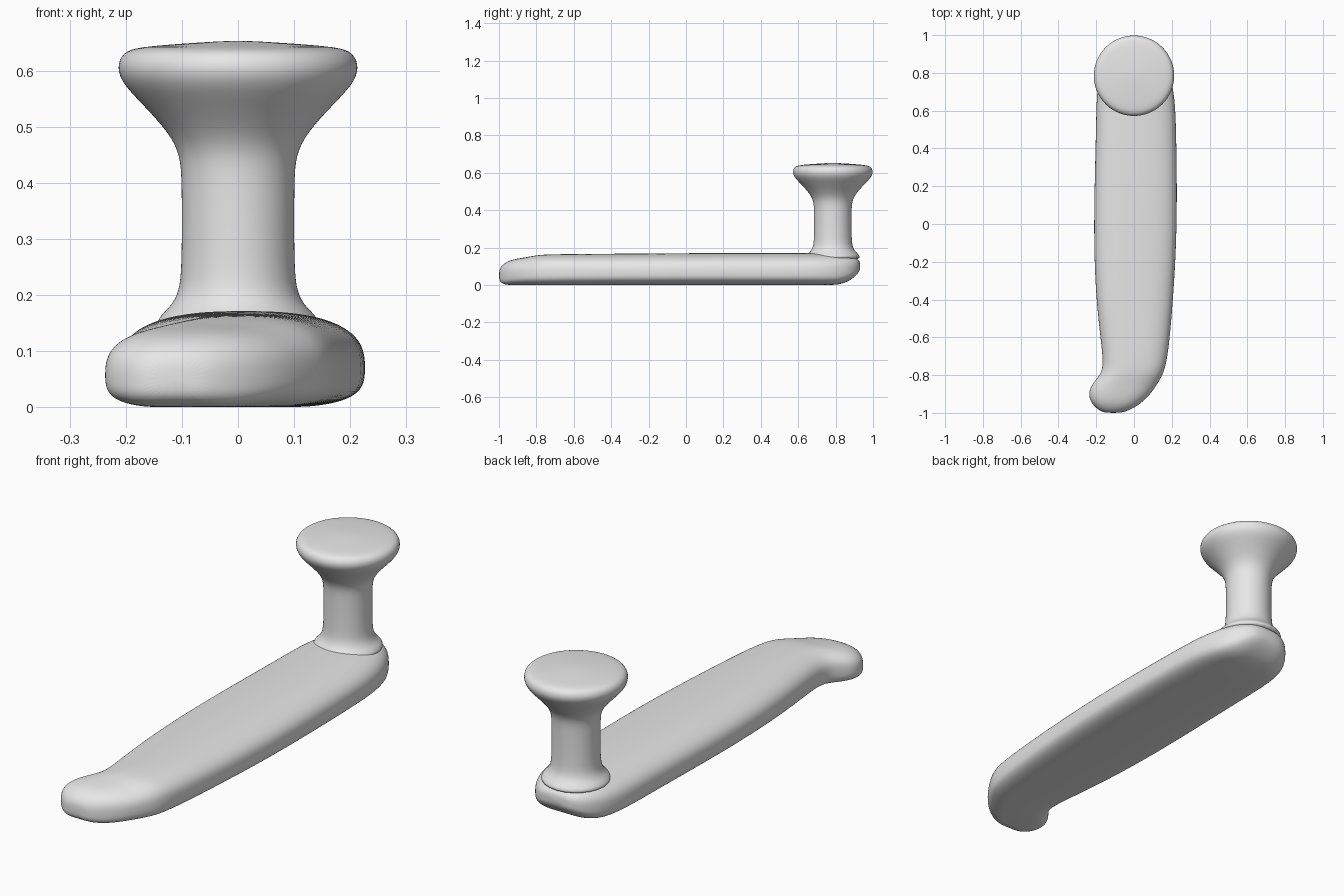
import bpy
import bmesh
from math import sin, cos, pi, copysign

cube = bpy.data.objects.get("Cube")
if cube:
    bpy.data.objects.remove(cube)

clay = bpy.data.materials.new("plain_grey")
clay.use_nodes = True
clay.diffuse_color = (0.8, 0.8, 0.8, 1)
clay.node_tree.nodes["Principled BSDF"].inputs["Base Color"].default_value = clay.diffuse_color


def loft(name, rings):
    """Skin a list of equal rings, cap both ends, smooth the result."""
    bm = bmesh.new()
    loops = [[bm.verts.new(p) for p in ring] for ring in rings]
    count = len(loops[0])
    for a, b in zip(loops, loops[1:]):
        for i in range(count):
            j = (i + 1) % count
            bm.faces.new((a[i], a[j], b[j], b[i]))
    bm.faces.new(loops[0])
    bm.faces.new(loops[-1])
    bmesh.ops.recalc_face_normals(bm, faces=bm.faces)
    mesh = bpy.data.meshes.new(name)
    bm.to_mesh(mesh)
    bm.free()
    for face in mesh.polygons:
        face.use_smooth = True
    mesh.materials.append(clay)
    obj = bpy.data.objects.new(name, mesh)
    bpy.context.collection.objects.link(obj)
    sub = obj.modifiers.new("smooth", "SUBSURF")
    sub.levels = sub.render_levels = 2
    return obj


def blade_ring(y, left, right, low, high, count=28):
    """Cushion section: nearly flat underneath, rounder on top."""
    ring = []
    mid = low + (high - low) * 0.42
    for i in range(count):
        a = 2 * pi * (i + 0.5) / count
        c, s = cos(a), sin(a)
        power = 0.76 if s > 0 else 0.6
        x = (left + right) / 2 + (right - left) / 2 * copysign(abs(c) ** power, c)
        reach = (high - mid) if s > 0 else (mid - low) * 1.03
        z = mid + reach * copysign(abs(s) ** power, s)
        ring.append((x, y, max(low, z)))
    return ring


# Blade with the hooked toe: y, x of both sides, bottom, top
stations = [
    (-1.0, -0.15, -0.07, 0.03, 0.075),
    (-0.99, -0.18, -0.035, 0.012, 0.10),
    (-0.965, -0.212, 0.015, 0.002, 0.122),
    (-0.93, -0.236, 0.06, 0, 0.136),
    (-0.89, -0.24, 0.095, 0, 0.144),
    (-0.85, -0.225, 0.122, 0, 0.15),
    (-0.8, -0.18, 0.152, 0, 0.16),
    (-0.75, -0.163, 0.169, 0, 0.164),
    (-0.65, -0.172, 0.186, 0, 0.166),
    (-0.4, -0.202, 0.208, 0, 0.168),
    (-0.1, -0.214, 0.226, 0, 0.17),
    (0.2, -0.21, 0.229, 0, 0.172),
    (0.5, -0.202, 0.224, 0, 0.172),
    (0.65, -0.2, 0.218, 0, 0.172),
    (0.75, -0.19, 0.202, 0, 0.172),
    (0.82, -0.17, 0.178, 0.002, 0.17),
    (0.87, -0.142, 0.148, 0.02, 0.162),
    (0.91, -0.105, 0.11, 0.05, 0.147),
    (0.932, -0.055, 0.06, 0.08, 0.127),
]
loft("blade", [blade_ring(*s) for s in stations])

# Round post with flared foot and mushroom knob: radius, height
profile = [
    (0.15, 0.13), (0.145, 0.16), (0.122, 0.178), (0.106, 0.205),
    (0.101, 0.25), (0.101, 0.4), (0.104, 0.45), (0.125, 0.49),
    (0.172, 0.54), (0.207, 0.575), (0.219, 0.605), (0.208, 0.633),
    (0.178, 0.642), (0.1, 0.648), (0.02, 0.653),
]
SIDES = 24
loft("post_and_knob", [
    [(r * cos(2 * pi * i / SIDES), 0.785 + r * sin(2 * pi * i / SIDES), z)
     for i in range(SIDES)]
    for r, z in profile])
